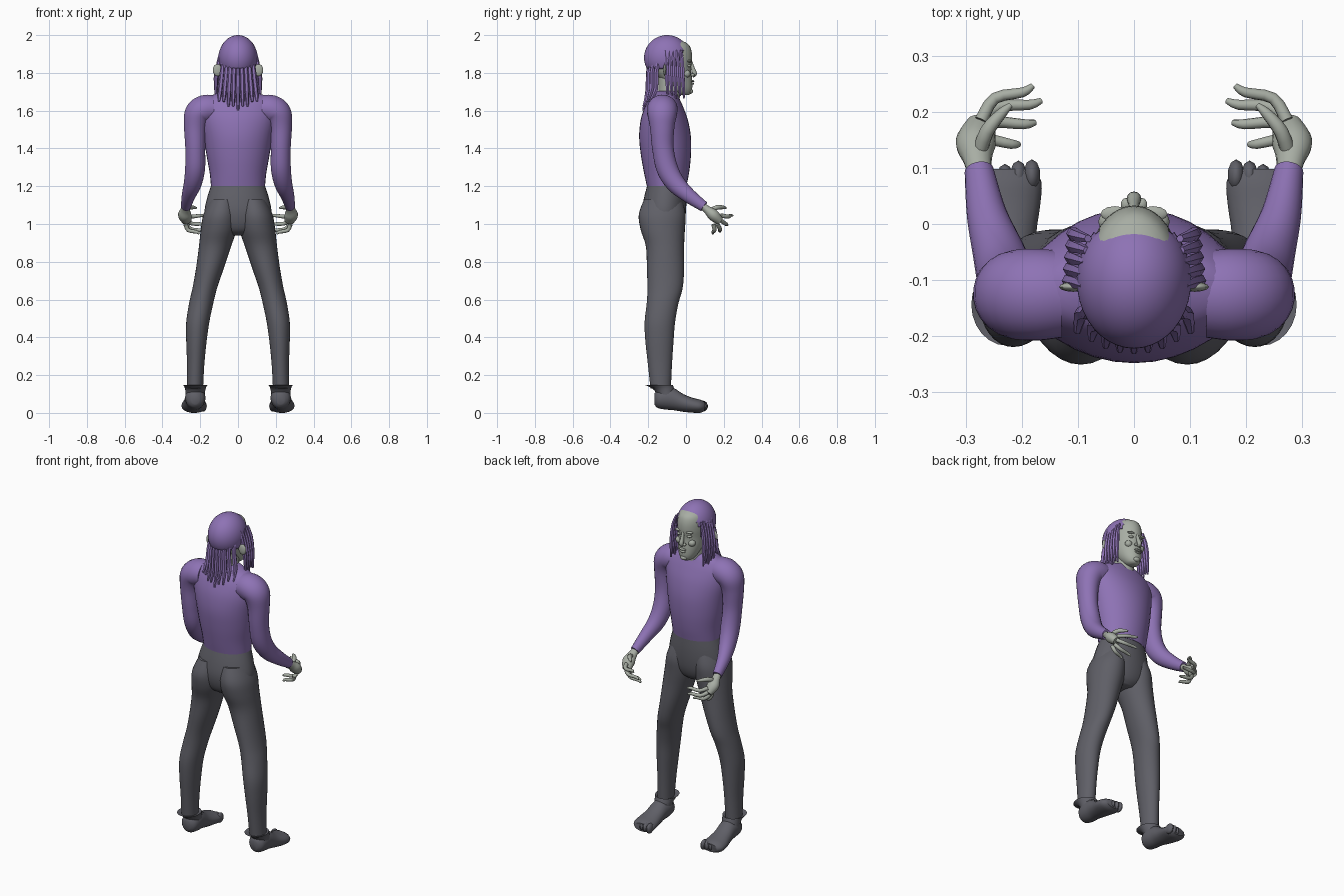
import bpy, bmesh, math
from mathutils import Vector


def material(name, rgb):
    m = bpy.data.materials.new(name)
    m.diffuse_color = (*rgb, 1)
    return m


PURPLE = material("purple cloth", (0.27, 0.17, 0.46))
GREY = material("dark grey", (0.115, 0.115, 0.135))
SKIN = material("pale grey skin", (0.39, 0.42, 0.37))


def finish(bm, name, mat, mirror=False):
    bmesh.ops.recalc_face_normals(bm, faces=bm.faces)
    me = bpy.data.meshes.new(name)
    bm.to_mesh(me)
    bm.free()
    me.materials.append(mat)
    ob = bpy.data.objects.new(name, me)
    bpy.context.collection.objects.link(ob)
    for p in me.polygons:
        p.use_smooth = True
    bpy.ops.object.select_all(action='DESELECT')
    ob.select_set(True)
    bpy.context.view_layer.objects.active = ob
    bpy.ops.object.shade_smooth_by_angle(angle=math.radians(50))
    if mirror:
        ob.modifiers.new("mirror", 'MIRROR')
    return ob


def spline(keys, sub):
    """Smooth interpolation through tuples of numbers."""
    out = []
    for i in range(len(keys) - 1):
        a, b = keys[max(i - 1, 0)], keys[i]
        c, d = keys[i + 1], keys[min(i + 2, len(keys) - 1)]
        for s in range(sub):
            t = s / sub
            out.append([0.5 * (2 * q + (r - p) * t + (2 * p - 5 * q + 4 * r - w) * t * t
                               + (3 * q - p - 3 * r + w) * t ** 3)
                        for p, q, r, w in zip(a, b, c, d)])
    return out + [list(keys[-1])]


def skin_rings(bm, rings, n, caps=True):
    """rings: (centre, u, v) vectors."""
    loops = []
    for c, u, v in rings:
        loops.append([bm.verts.new(c + u * math.cos(k * math.tau / n) + v * math.sin(k * math.tau / n))
                      for k in range(n)])
    for a, b in zip(loops, loops[1:]):
        for k in range(n):
            bm.faces.new((a[k], a[(k + 1) % n], b[(k + 1) % n], b[k]))
    if caps:
        bm.faces.new(loops[0])
        bm.faces.new(loops[-1])


def column(name, mat, keys, mirror=False, n=32, sub=4, caps=True):
    """Horizontal rings: z, centre x, half width, back y, front y."""
    bm = bmesh.new()
    skin_rings(bm, [(Vector((x, (b + f) / 2, z)), Vector((r, 0, 0)), Vector((0, (f - b) / 2, 0)))
                    for z, x, r, b, f in spline(keys, sub)], n, caps)
    return finish(bm, name, mat, mirror)


def add_tube(bm, keys, n=12, sub=4, flat=1.0):
    """Round tube along keys: x, y, z, radius."""
    pts = spline(keys, sub)
    pos = [Vector(p[:3]) for p in pts]
    u, last, rings = None, None, []
    for i, p in enumerate(pts):
        t = (pos[min(i + 1, len(pos) - 1)] - pos[max(i - 1, 0)]).normalized()
        if u is None:
            u = t.cross(Vector((0, 1, 0.1))).normalized()
        else:
            u = last.rotation_difference(t) @ u
        last = t
        rings.append((pos[i], u * p[3], t.cross(u).normalized() * p[3] * flat))
    skin_rings(bm, rings, n)


def add_ball(bm, c, s, seg=16):
    vs = bmesh.ops.create_uvsphere(bm, u_segments=seg, v_segments=seg * 3 // 4, radius=1)['verts']
    for v in vs:
        v.co = Vector(c) + Vector(v.co[k] * s[k] for k in range(3))


# Shirt body
column("shirt_body", PURPLE, [
    (1.20, 0, .143, -.207, .002), (1.27, 0, .150, -.222, .016), (1.36, 0, .166, -.238, .026),
    (1.46, 0, .182, -.248, .026), (1.55, 0, .198, -.240, .010), (1.62, 0, .200, -.218, -.015),
    (1.665, 0, .172, -.195, -.035), (1.69, 0, .115, -.172, -.045), (1.705, 0, .062, -.15, -.05)])

# Sleeves
bm = bmesh.new()
add_tube(bm, [(.13, -.125, 1.61, .072), (.175, -.126, 1.607, .076), (.212, -.126, 1.58, .073),
              (.226, -.126, 1.51, .060), (.226, -.122, 1.40, .053), (.227, -.100, 1.295, .053),
              (.240, -.055, 1.215, .047), (.262, .015, 1.15, .036), (.276, .095, 1.092, .026)],
         n=24, sub=5, flat=1.08)
finish(bm, "sleeve", PURPLE, True)

# Trousers: hips and legs
column("trouser_hips", GREY, [
    (.94, 0, .07, -.17, -.05), (.965, 0, .125, -.205, -.025), (1.01, 0, .168, -.225, -.008),
    (1.07, 0, .177, -.232, 0), (1.14, 0, .163, -.222, .002), (1.212, 0, .140, -.203, -.001)])
column("trouser_leg", GREY, [
    (1.13, .078, .07, -.222, -.02), (1.05, .092, .091, -.250, -.002), (.97, .102, .095, -.240, -.006),
    (.88, .122, .085, -.212, -.010), (.76, .150, .073, -.207, -.010), (.66, .176, .065, -.204, -.018),
    (.58, .195, .064, -.208, -.040), (.48, .213, .061, -.219, -.058), (.38, .220, .054, -.215, -.066),
    (.26, .224, .046, -.202, -.074), (.13, .228, .043, -.188, -.080)], True)

# Flared cuffs at the ankles
column("ankle_cuff", GREY, [
    (.085, .228, .050, -.150, -.055), (.12, .226, .053, -.168, -.060),
    (.138, .226, .058, -.195, -.066), (.148, .226, .064, -.217, -.070),
    (.140, .227, .045, -.190, -.078)], True, n=24, sub=2)

# Feet with toe bumps
bm = bmesh.new()
feet = [(-.168, .226, .02, .045, .10), (-.150, .226, .046, .026, .125), (-.110, .226, .054, .018, .14),
        (-.065, .228, .053, .014, .132), (-.015, .231, .057, .006, .100), (.035, .233, .066, .001, .080),
        (.075, .231, .066, 0, .070), (.098, .228, .050, .010, .058)]
skin_rings(bm, [(Vector((x, y, (a + b) / 2)), Vector((r, 0, 0)), Vector((0, 0, (b - a) / 2)))
                for y, x, r, a, b in spline(feet, 3)], 20)
for k in range(5):
    add_ball(bm, (.182 + .024 * k, .086 - .004 * k * k / 2, .036), (.016, .03, .030 - .002 * k), 10)
finish(bm, "foot", GREY, True)

# Hands: palm, four fingers and thumb
bm = bmesh.new()
add_tube(bm, [(.274, .085, 1.098, .021), (.279, .115, 1.073, .026),
              (.282, .145, 1.047, .036), (.272, .178, 1.015, .026)], n=14, flat=.85)
for tip, root in (((.180, .247, 1.045), (.272, .185, 1.045)), ((.165, .220, .995), (.275, .182, 1.020)),
                  ((.176, .181, .958), (.276, .165, 1.000)), ((.205, .142, .948), (.277, .145, .998))):
    a, b = Vector(root), Vector(tip)
    m = a.lerp(b, .5) + Vector((.022, .008, -.006))
    add_tube(bm, [(*a, .012), (*m, .0105), (*a.lerp(b, .8), .009), (*b, .005)], n=10, sub=3)
add_tube(bm, [(.276, .125, 1.07, .013), (.262, .165, 1.088, .013), (.238, .195, 1.088, .010),
              (.220, .212, 1.085, .005)], n=10, sub=3)
finish(bm, "hand", SKIN, True)

# Neck and head
column("neck", SKIN, [(1.62, 0, .062, -.155, -.04), (1.70, 0, .056, -.145, -.03),
                      (1.80, 0, .056, -.150, -.03)], n=24)
column("head", SKIN, [
    (1.682, 0, .018, -.03, .012), (1.692, 0, .036, -.055, .025), (1.72, 0, .054, -.09, .033),
    (1.765, 0, .069, -.135, .032), (1.82, 0, .080, -.19, .027), (1.87, 0, .084, -.208, .033),
    (1.92, 0, .082, -.205, .028), (1.955, 0, .068, -.185, .008), (1.982, 0, .035, -.14, -.05)])

# Facial features
bm = bmesh.new()
add_tube(bm, [(0, .024, 1.865, .007), (0, .036, 1.825, .010), (0, .045, 1.795, .013),
              (0, .034, 1.782, .008)], n=12)
for s in (-1, 1):
    add_ball(bm, (.014 * s, .035, 1.789), (.010, .012, .008), 10)
    add_ball(bm, (.032 * s, .014, 1.838), (.016, .014, .008), 12)
    add_ball(bm, (.034 * s, .018, 1.862), (.026, .014, .007), 12)
    add_ball(bm, (.042 * s, .004, 1.795), (.022, .020, .020), 12)
add_ball(bm, (0, .033, 1.757), (.023, .011, .006), 12)
add_ball(bm, (0, .033, 1.743), (.020, .010, .006), 12)
add_ball(bm, (0, .022, 1.703), (.022, .016, .014), 12)
finish(bm, "face_features", SKIN)

# Ears poking out behind the side locks
bm = bmesh.new()
add_ball(bm, (.108, -.112, 1.815), (.026, .009, .032), 12)
finish(bm, "ear", SKIN, True)

# Hair cap, open over the face
bm = bmesh.new()
add_ball(bm, (0, -.1, 1.88), (.102, .122, .12), 40)
cut = [f for f in bm.faces if f.calc_center_median().z < 1.815
       or (f.calc_center_median().z < 1.955
           and f.calc_center_median().y > -.045 + (f.calc_center_median().z - 1.82) * .35)]
bmesh.ops.delete(bm, geom=cut, context='FACES')
cap = finish(bm, "hair_cap", PURPLE)
sol = cap.modifiers.new("thickness", 'SOLIDIFY')
sol.thickness = .006

# Locks hanging down the back
bm = bmesh.new()
for k in range(-4, 5):
    x = .021 * k
    y = -.1 - .105 * math.sqrt(1 - (x / .104) ** 2)
    end = 1.60 + .012 * abs(k) + .012 * (k % 2)
    add_tube(bm, [(x * .95, y + .015, 1.86, .010), (x, y + .004, 1.80, .013),
                  (x * 1.12, y + .002, 1.71, .013), (x * 1.2, min(y, -.17) - .022, end, .006)],
             n=6, sub=2)
finish(bm, "back_locks", PURPLE)

# Locks hanging beside the face
bm = bmesh.new()
for k in range(5):
    y = -.105 + .021 * k
    out = .012 - .002 * k
    add_tube(bm, [(.090 - .002 * k, y - .005, 1.92, .007), (.101, y, 1.86, .011),
                  (.105 + out, y + .004, 1.77, .012), (.104 + out, y + .010, 1.665 + .012 * (k % 2), .005)],
             n=6, sub=2)
finish(bm, "side_locks", PURPLE, True)
